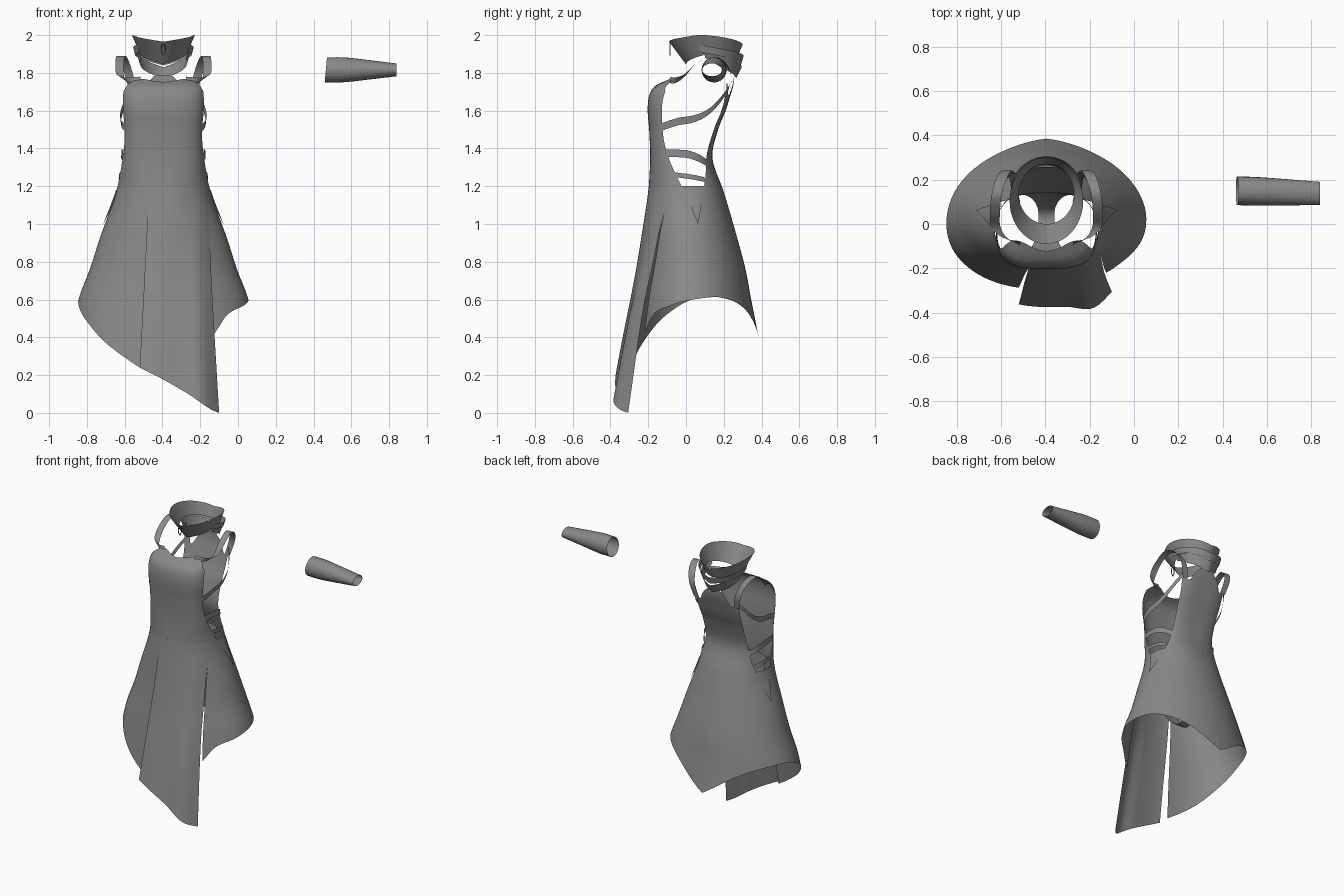
import bpy, math
from mathutils import Vector

if "Cube" in bpy.data.objects:
    bpy.data.objects.remove(bpy.data.objects["Cube"])

CX = -0.395
cloth = bpy.data.materials.new("grey_cloth")
cloth.diffuse_color = (0.25, 0.25, 0.25, 1)
cloth.use_nodes = True
cloth.node_tree.nodes["Principled BSDF"].inputs["Base Color"].default_value = cloth.diffuse_color


def curve(keys, x):
    """Smooth value through (x, value) keys."""
    if x <= keys[0][0]:
        return keys[0][1]
    if x >= keys[-1][0]:
        return keys[-1][1]

    def slope(i):
        a, b = keys[max(i - 1, 0)], keys[min(i + 1, len(keys) - 1)]
        return (b[1] - a[1]) / (b[0] - a[0])
    for i in range(len(keys) - 1):
        (x0, y0), (x1, y1) = keys[i], keys[i + 1]
        if x <= x1:
            h = x1 - x0
            t = (x - x0) / h
            return ((2*t**3 - 3*t*t + 1) * y0 + (t**3 - 2*t*t + t) * h * slope(i)
                    + (3*t*t - 2*t**3) * y1 + (t**3 - t*t) * h * slope(i + 1))


def surface(name, f, nu, nv, closed=False):
    """Grid surface from f(u, v) with u, v in 0..1."""
    cols = nu if closed else nu + 1
    verts = [f(i / nu, j / nv) for j in range(nv + 1) for i in range(cols)]
    faces = [(j*cols + i, j*cols + (i+1) % cols, (j+1)*cols + (i+1) % cols, (j+1)*cols + i)
             for j in range(nv) for i in range(nu)]
    me = bpy.data.meshes.new(name)
    me.from_pydata(verts, [], faces)
    me.materials.append(cloth)
    for p in me.polygons:
        p.use_smooth = True
    ob = bpy.data.objects.new(name, me)
    bpy.context.collection.objects.link(ob)
    return ob


# Body profile: height, half width, front y, back y, roundness
BODY = [(0, .56, -.39, .46, 1), (.4, .49, -.322, .385, 1), (.6, .45, -.285, .345, 1),
        (.76, .39, -.257, .315, 1), (.93, .335, -.232, .27, 1), (1.17, .25, -.2, .2, .9),
        (1.35, .222, -.19, .14, .72), (1.5, .22, -.195, .17, .62), (1.6, .23, -.203, .21, .6),
        (1.68, .23, -.195, .235, .6), (1.73, .222, -.165, .25, .62), (1.77, .2, -.09, .255, .7),
        (1.83, .16, -.05, .26, .75)]
RX, YF, YB, EX = ([(r[0], r[k]) for r in BODY] for k in (1, 2, 3, 4))


def body(deg, z, k=1.0):
    """Point on the body; 0 degrees is the front, 90 is +x."""
    a, e = math.radians(deg), curve(EX, z)
    s, c = math.sin(a), math.cos(a)
    yf, yb = curve(YF, z), curve(YB, z)
    x = curve(RX, z) * k * math.copysign(abs(s) ** e, s)
    y = (yf + yb) / 2 - (yb - yf) / 2 * k * math.copysign(abs(c) ** e, c)
    return (CX + x, y, z)


def seam_angle(side, z):
    keys = [(0, .295), (.7, .255), (1.2, .235)] if side > 0 else [(.24, .125), (1.2, .075)]
    q = min(curve(keys, z) / curve(RX, z), .97)
    return math.degrees(math.asin(q ** (1 / curve(EX, z))))


def lerp(a, b, t):
    return a + (b - a) * t


WAIST = 1.2
# Long front skirt panel with slanted hem, standing slightly proud of the skirt
HEM = [(0, .24), (.3, .175), (.6, .10), (.88, .02), (1, 0)]
BULGE = [(0, -.03), (.5, -.012), (.78, -.03), (1, .02)]


def front_panel(u, v):
    z = lerp(WAIST, curve(HEM, u), v)
    x, y, z = body(lerp(-seam_angle(-1, z), seam_angle(1, z), u), z)
    return (x, y + curve(BULGE, u) * (1 - z / WAIST), z)


surface("front_skirt_panel", front_panel, 20, 28)

# Side and back skirt, shorter at the sides and pointed behind
BACK_HEM = [(90, .60), (120, .61), (150, .55), (180, .40)]
HEMS = {1: [(33, .42), (45, .52), (65, .565)] + BACK_HEM,
        -1: [(14, .24), (38, .37), (62, .5)] + BACK_HEM}
for side, label in ((1, "right"), (-1, "left")):
    def skirt(u, v):
        first = HEMS[side][0][0]
        z = lerp(WAIST, curve(HEMS[side], lerp(first, 180, u)), v)
        a = lerp(seam_angle(side, z), 180, u)
        x, y, z = body(side * a, z)
        tuck = max(0, 1 - u / .3) * max(0, 1 - z / 1.1) * .065
        return (x, y + tuck, z)
    surface(label + "_skirt", skirt, 32, 24)

# Front bodice
FRONT_EDGE = [(1.2, 86), (1.3, 78), (1.45, 65), (1.6, 62), (1.77, 62)]
FRONT_TOP = [(0, 1.752), (.45, 1.768), (.8, 1.745), (1, 1.70)]


def bodice(u, v):
    w = 2 * u - 1
    z = lerp(WAIST, curve(FRONT_TOP, abs(w)), v)
    return body(w * curve(FRONT_EDGE, z), z)


surface("front_bodice", bodice, 32, 28)

# Back panel rising to the neck, scooped beside it
BACK_EDGE = [(1.2, 62), (1.35, 42), (1.5, 36), (1.65, 35), (1.77, 46)]
BACK_TOP = [(0, 1.79), (.2, 1.78), (.5, 1.69), (.75, 1.69), (1, 1.755)]


def back(u, v):
    w = 2 * u - 1
    z = lerp(WAIST, curve(BACK_TOP, abs(w)), v)
    return body(180 + w * curve(BACK_EDGE, z), z)


surface("back_panel", back, 32, 24)


# Straps lying on the body: angle/height keys, half height
def body_strap(name, side, keys, half):
    a0, a1 = keys[0][0], keys[-1][0]

    def f(u, v):
        a = lerp(a0, a1, u)
        return body(side * a, curve(keys, a) + half * (2 * v - 1), 1.01)
    surface(name, f, 16, 2)


def path_strap(name, pts, across):
    """Flat ribbon through points, widened along a fixed direction per key."""
    n = len(pts) - 1
    ks = [[(i / n, p[k]) for i, p in enumerate(pts)] for k in range(3)]
    ws = [[(i / n, w[k]) for i, w in enumerate(across)] for k in range(3)]

    def f(u, v):
        return tuple(curve(ks[k], u) + curve(ws[k], u) * (v - .5) for k in range(3))
    surface(name, f, 30, 2)


for side, label in ((1, "right"), (-1, "left")):
    body_strap(label + "_chest_strap", side, [(60, 1.51), (85, 1.54), (115, 1.60), (147, 1.72)], .02)
    body_strap(label + "_waist_strap", side, [(70, 1.375), (95, 1.37), (140, 1.32)], .02)
    body_strap(label + "_hip_strap", side, [(74, 1.265), (122, 1.235)], .013)
    # Shoulder loop
    pts = [(.12, -.09, 1.765), (.19, -.06, 1.76), (.228, -.01, 1.785), (.232, .05, 1.845),
           (.225, .13, 1.89), (.205, .2, 1.86), (.18, .24, 1.78), (.155, .225, 1.68)]
    wid = [(0, .02, .03), (.02, 0, .03), (.04, 0, .015), (.045, 0, 0),
           (.045, 0, 0), (.045, .01, 0), (.045, 0, 0), (.04, 0, 0)]
    path_strap(label + "_shoulder_strap", [(CX + side * x, y, z) for x, y, z in pts],
               [(side * a, b, c) for a, b, c in wid])

    # Pointed hip flap
    def flap(u, v):
        return body(side * (101 + (2 * u - 1) * 13 * (1 - v)), lerp(1.18, 1.0, v), lerp(1.015, 1.045, v))
    surface(label + "_hip_flap", flap, 6, 8)


# Inner brief joining front to back between the legs
BY = [(0, -.165), (.2, -.15), (.4, -.06), (.55, .05), (.75, .13), (1, .16)]
BZ = [(0, 1.2), (.2, .98), (.4, .79), (.55, .75), (.75, .93), (1, 1.2)]
BW = [(0, .14), (.2, .09), (.45, .04), (.6, .04), (.8, .09), (1, .14)]


def brief(u, v):
    w = (2 * u - 1) * curve(BW, v)
    y = curve(BY, v)
    return (CX + w, y * (1 - 10 * w * w), curve(BZ, v))


surface("inner_brief", brief, 8, 20)


# Collar rings: lower and upper edges as (half width, front y, back y, height keys by angle)
def collar(name, low, high, a0, a1, closed=False):
    def f(u, v):
        a = lerp(a0, a1, u)
        m = 180 - abs(180 - a)
        r = math.radians(a)

        def edge(e):
            rx, yf, yb, zk = e
            return Vector((CX + rx * math.sin(r), (yf + yb) / 2 - (yb - yf) / 2 * math.cos(r), curve(zk, m)))
        return edge(low).lerp(edge(high), v)
    surface(name, f, 48, 4, closed)


collar("flared_collar", (.125, .0, .27, [(0, 1.845), (50, 1.88), (90, 1.9), (180, 1.88)]),
       (.166, -.09, .3, [(0, 1.965), (45, 1.985), (90, 2.0), (180, 1.95)]), 0, 360, True)
collar("upper_neck_band", (.15, .0, .29, [(60, 1.91), (120, 1.88), (180, 1.84)]),
       (.16, -.01, .305, [(60, 1.95), (120, 1.92), (180, 1.89)]), 60, 300)
collar("lower_neck_band", (.125, .02, .265, [(70, 1.88), (120, 1.82), (180, 1.77)]),
       (.14, .0, .295, [(70, 1.91), (120, 1.88), (180, 1.83)]), 70, 290)

# Small ring on the collar front
bpy.ops.mesh.primitive_torus_add(major_radius=.016, minor_radius=.003, major_segments=20, minor_segments=6,
                                 location=(CX, -.085, 1.925), rotation=(math.pi / 2, 0, 0))
ring = bpy.context.object
ring.name = "collar_ring"
ring.scale = (.7, 1.8, 1)
ring.data.materials.append(cloth)

# Separate open sleeve cuff
CR = [(0, .066), (.25, .066), (.6, .052), (1, .034)]
CW = [(0, .065), (.3, .064), (1, .052)]


def cuff(u, v):
    a = 2 * math.pi * u
    return (lerp(.465, .838, v) + .006 * math.sin(a) * (1 - v),
            lerp(.15, .138, v) + curve(CW, v) * math.cos(a), 1.816 + curve(CR, v) * math.sin(a))


surface("sleeve_cuff", cuff, 24, 14, True)
